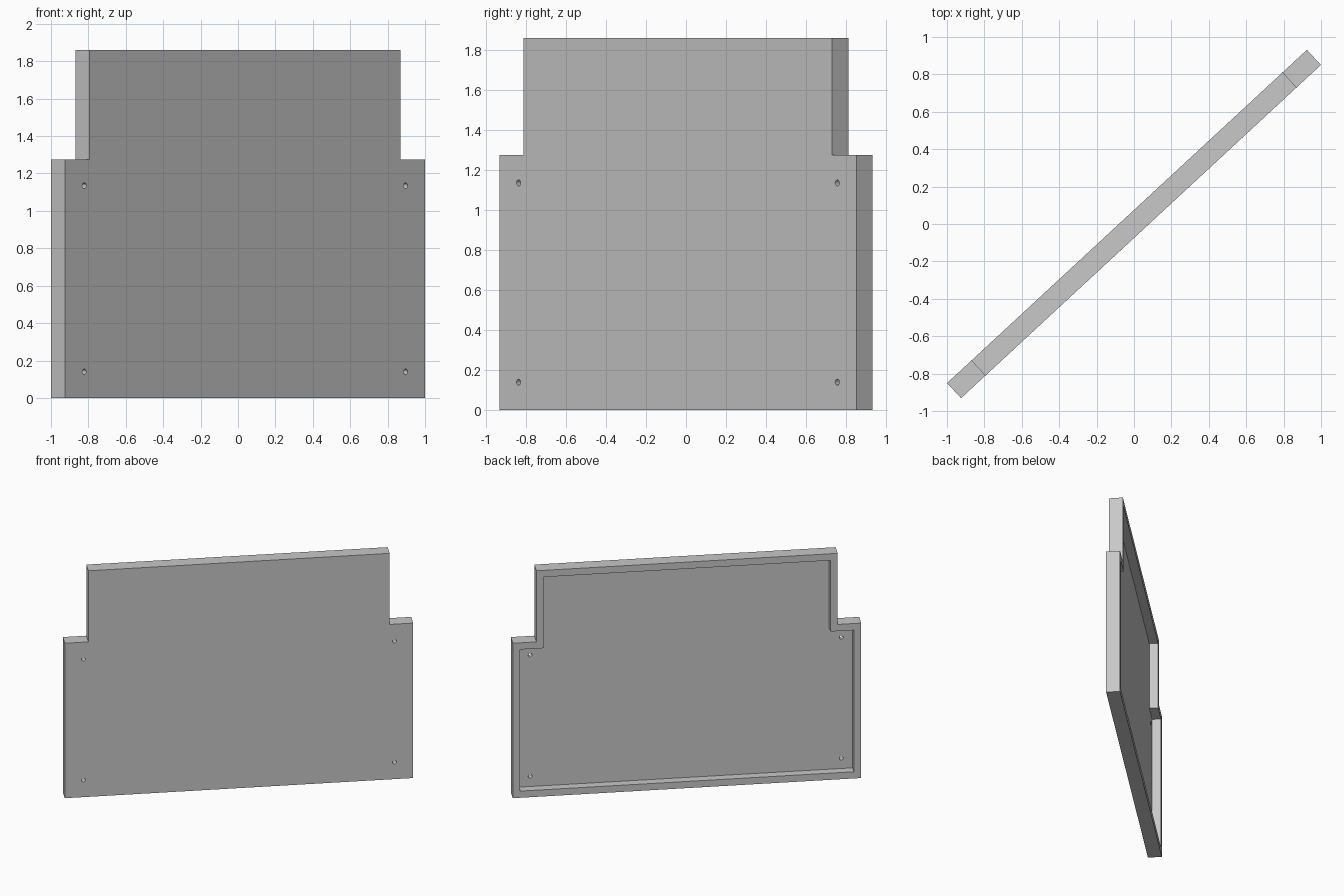
import bpy, bmesh, math
from mathutils import Matrix

cube = bpy.data.objects.get("Cube")
if cube:
    bpy.data.objects.remove(cube, do_unlink=True)

# Main dimensions of the panel before it is turned
HALF_LOW, HALF_TOP = 1.311, 1.134
SHOULDER, TOP = 1.275, 1.86
THICK, DEPTH, RIM = 0.11, 0.07, 0.055
HOLE_INSET, HOLE_RADIUS = 0.14, 0.015
ANGLE = math.radians(42.8)

grey = bpy.data.materials.new("plain grey")
grey.use_nodes = True
colour = (0.58, 0.58, 0.58, 1)
grey.diffuse_color = colour
grey.node_tree.nodes["Principled BSDF"].inputs["Base Color"].default_value = colour


def make_object(name, bm):
    bmesh.ops.recalc_face_normals(bm, faces=bm.faces)
    mesh = bpy.data.meshes.new(name)
    bm.to_mesh(mesh)
    bm.free()
    mesh.materials.append(grey)
    obj = bpy.data.objects.new(name, mesh)
    bpy.context.collection.objects.link(obj)
    return obj


def stepped_slab(name, inset, y_front, y_back):
    """Stepped outline, mirrored about x = 0, extruded from front to back."""
    low, top = HALF_LOW - inset, HALF_TOP - inset
    half = [(low, inset), (low, SHOULDER - inset),
            (top, SHOULDER - inset), (top, TOP - inset)]
    outline = half + [(-x, z) for x, z in reversed(half)]
    bm = bmesh.new()
    face = bm.faces.new([bm.verts.new((x, y_front, z)) for x, z in outline])
    extruded = bmesh.ops.extrude_face_region(bm, geom=[face])["geom"]
    verts = [v for v in extruded if isinstance(v, bmesh.types.BMVert)]
    bmesh.ops.translate(bm, verts=verts, vec=(0, y_back - y_front, 0))
    return make_object(name, bm)


def cut(target, cutter):
    """Subtract the cutter and discard it."""
    cutter.hide_render = True
    mod = target.modifiers.new("cut", "BOOLEAN")
    mod.operation, mod.solver, mod.object = "DIFFERENCE", "EXACT", cutter
    bpy.context.view_layer.objects.active = target
    bpy.ops.object.modifier_apply(modifier=mod.name)
    bpy.data.objects.remove(cutter, do_unlink=True)


# Panel with a flat front and a recessed back inside a rim
panel = stepped_slab("panel", 0, -THICK / 2, THICK / 2)
cut(panel, stepped_slab("recess_cutter", RIM, THICK / 2 - DEPTH, THICK))

# Four screw holes through the corners of the lower part
bm = bmesh.new()
for side in (-1, 1):
    for z in (HOLE_INSET, SHOULDER - HOLE_INSET):
        place = Matrix.Translation((side * (HALF_LOW - HOLE_INSET), 0, z))
        bmesh.ops.create_cone(
            bm, cap_ends=True, segments=24, depth=THICK * 3,
            radius1=HOLE_RADIUS, radius2=HOLE_RADIUS,
            matrix=place @ Matrix.Rotation(math.pi / 2, 4, "X"))
cut(panel, make_object("hole_cutter", bm))

# Turn the finished panel about the vertical axis
panel.data.transform(Matrix.Rotation(ANGLE, 4, "Z"))
panel.select_set(True)
bpy.ops.object.shade_smooth_by_angle(angle=math.radians(30))
